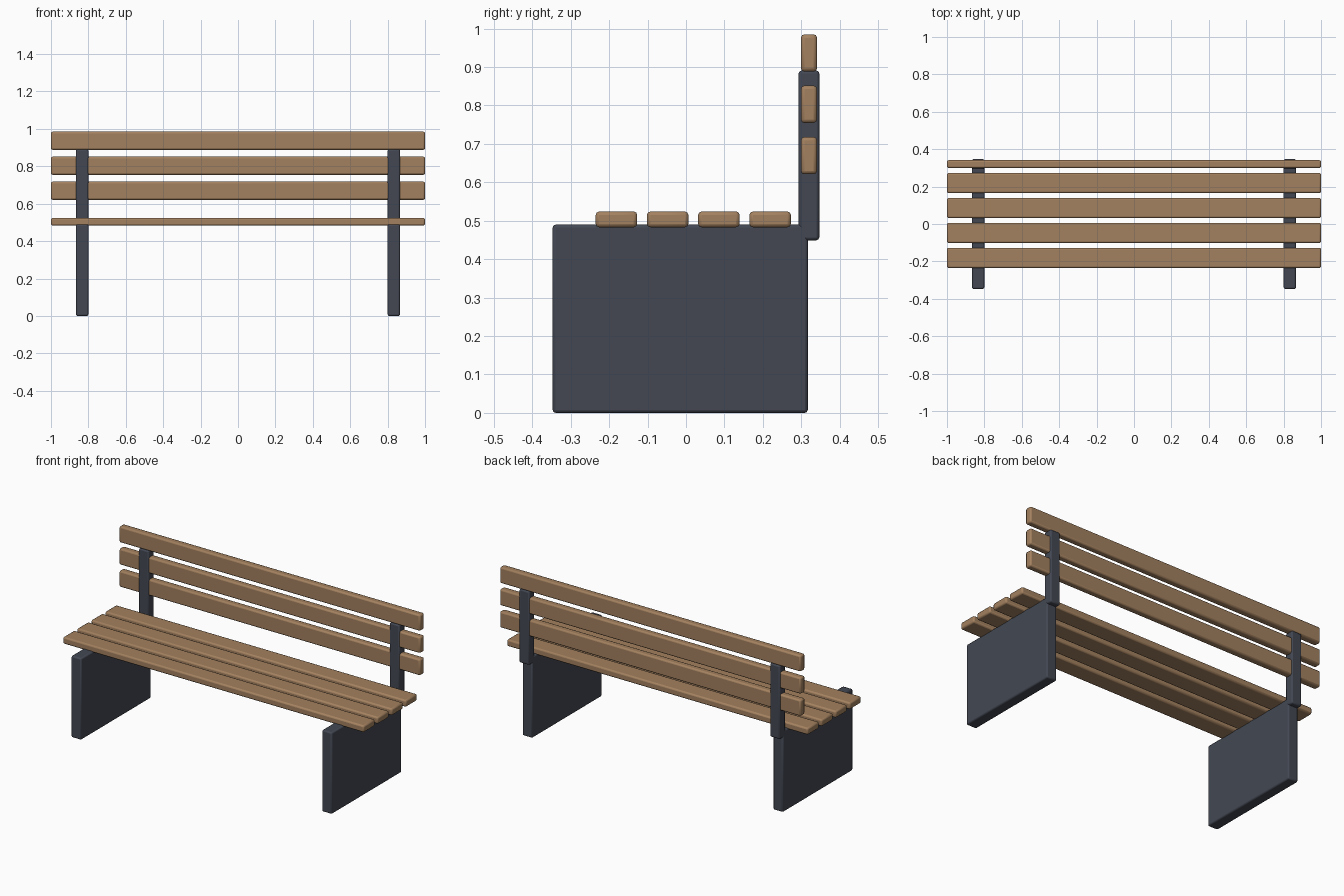
import bpy

if "Cube" in bpy.data.objects:
    bpy.data.objects.remove(bpy.data.objects["Cube"])


def material(name, rgb):
    m = bpy.data.materials.new(name)
    m.diffuse_color = (*rgb, 1)
    m.use_nodes = True
    m.node_tree.nodes["Principled BSDF"].inputs["Base Color"].default_value = m.diffuse_color
    return m


WOOD = material("warm wood", (0.37, 0.22, 0.115))
METAL = material("dark slate metal", (0.056, 0.064, 0.086))


def box(name, x, y, z, mat, bevel):
    """Softly bevelled box from (min, max) ranges on each axis."""
    bpy.ops.mesh.primitive_cube_add(size=1, location=[sum(r) / 2 for r in (x, y, z)])
    ob = bpy.context.object
    ob.name = name
    ob.scale = [r[1] - r[0] for r in (x, y, z)]
    bpy.ops.object.transform_apply(location=False, rotation=False, scale=True)
    ob.data.materials.append(mat)
    mod = ob.modifiers.new("soft edges", 'BEVEL')
    mod.width = bevel
    mod.segments = 2
    bpy.ops.object.shade_smooth_by_angle()
    return ob


# Side panels and the back posts rising from them
for side, x in (("left", (-0.866, -0.80)), ("right", (0.80, 0.866))):
    box(f"{side}_side_panel", x, (-0.347, 0.317), (0.0, 0.49), METAL, 0.008)
    box(f"{side}_back_post", x, (0.293, 0.347), (0.449, 0.891), METAL, 0.008)

# Four seat slats, front to back
for i in range(4):
    y = -0.235 + i * 0.1333
    box(f"seat_slat_{i + 1}", (-1, 1), (y, y + 0.108), (0.483, 0.524), WOOD, 0.009)

# Three back rest slats, bottom to top
for i in range(3):
    z = 0.621 + i * 0.1335
    box(f"back_slat_{i + 1}", (-1, 1), (0.299, 0.341), (z, z + 0.097), WOOD, 0.009)
